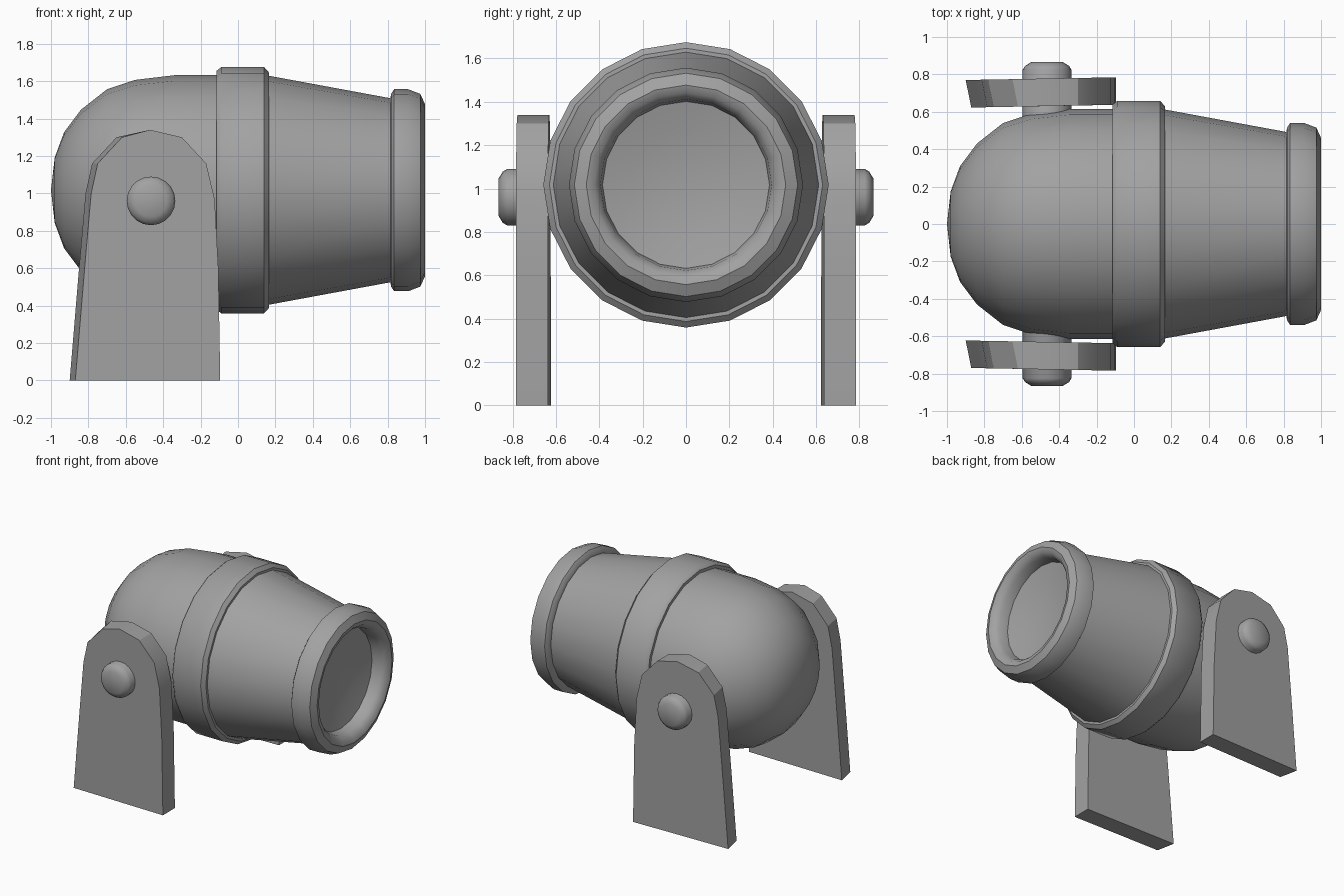
import bpy, bmesh, math
from mathutils import Vector

if "Cube" in bpy.data.objects:
    bpy.data.objects.remove(bpy.data.objects["Cube"])

steel = bpy.data.materials.new("grey_metal")
steel.diffuse_color = (0.36, 0.36, 0.36, 1)
steel.use_nodes = True
steel.node_tree.nodes["Principled BSDF"].inputs["Base Color"].default_value = steel.diffuse_color


def finish(name, bm, angle):
    bmesh.ops.recalc_face_normals(bm, faces=bm.faces)
    mesh = bpy.data.meshes.new(name)
    bm.to_mesh(mesh)
    bm.free()
    mesh.materials.append(steel)
    ob = bpy.data.objects.new(name, mesh)
    bpy.context.collection.objects.link(ob)
    bpy.ops.object.select_all(action='DESELECT')
    ob.select_set(True)
    bpy.context.view_layer.objects.active = ob
    if angle:
        bpy.ops.object.shade_smooth_by_angle(angle=math.radians(angle))
    return ob


def lathe(name, profile, centre, axis, sides, angle=40):
    """Spin (distance along axis, radius) points around the x or y axis."""
    bm = bmesh.new()
    centre = Vector(centre)
    rings = []
    for d, r in profile:
        ring = []
        for i in range(sides if r > 0 else 1):
            a = math.tau * i / sides
            u, v = r * math.sin(a), r * math.cos(a)
            ring.append(bm.verts.new(centre + Vector((d, u, v) if axis == 'x' else (u, d, v))))
        rings.append(ring)
    for a, b in zip(rings, rings[1:]):
        for i in range(sides):
            j = (i + 1) % sides
            if len(a) == 1:
                bm.faces.new((a[0], b[i], b[j]))
            elif len(b) == 1:
                bm.faces.new((a[i], a[j], b[0]))
            else:
                bm.faces.new((a[i], a[j], b[j], b[i]))
    return finish(name, bm, angle)


# Barrel: round breech, raised band, taper, rolled muzzle and shallow bore
lathe("barrel", [
    (-1.0, 0), (-0.98, 0.175), (-0.93, 0.31), (-0.84, 0.43), (-0.70, 0.54),
    (-0.55, 0.59), (-0.34, 0.615), (-0.115, 0.615),
    (-0.115, 0.638), (-0.09, 0.658), (0.14, 0.658), (0.165, 0.63), (0.165, 0.612),
    (0.815, 0.492), (0.818, 0.515), (0.835, 0.54), (0.91, 0.54), (0.975, 0.515),
    (1.0, 0.46), (0.99, 0.425), (0.95, 0.395), (0.88, 0.385),
    (0.85, 0.25), (0.835, 0.12), (0.83, 0)], (0, 0, 1.017), 'x', 20)

# Trunnion pin running through both supports
half = [(0.865, 0), (0.865, 0.085), (0.845, 0.118), (0.825, 0.13)]
lathe("trunnion_pin", [(-d, r) for d, r in half] + half[::-1], (-0.465, 0, 0.96), 'y', 20, 50)

# Support plates: arched outline, left edge slanted, slightly toed
outline = [(-0.9, 0), (-0.85, 0.6), (-0.815, 1.0), (-0.78, 1.16), (-0.65, 1.30),
           (-0.47, 1.34), (-0.30, 1.30), (-0.17, 1.16), (-0.125, 0.97),
           (-0.105, 0.6), (-0.095, 0)]
for name, side in (("front_support", -1), ("back_support", 1)):
    bm = bmesh.new()
    layers = []
    for dist in (0.63, 0.777):
        layer = []
        for x, z in outline:
            toe = 0.018 * (x + 0.5)
            slant = 0.03 if (dist < 0.7) == (side > 0) and x < -0.5 else 0
            layer.append(bm.verts.new((x + slant, side * (dist + toe), z)))
        layers.append(layer)
        bm.faces.new(layer)
    n = len(outline)
    for i in range(n):
        j = (i + 1) % n
        bm.faces.new((layers[0][i], layers[0][j], layers[1][j], layers[1][i]))
    finish(name, bm, 30)
